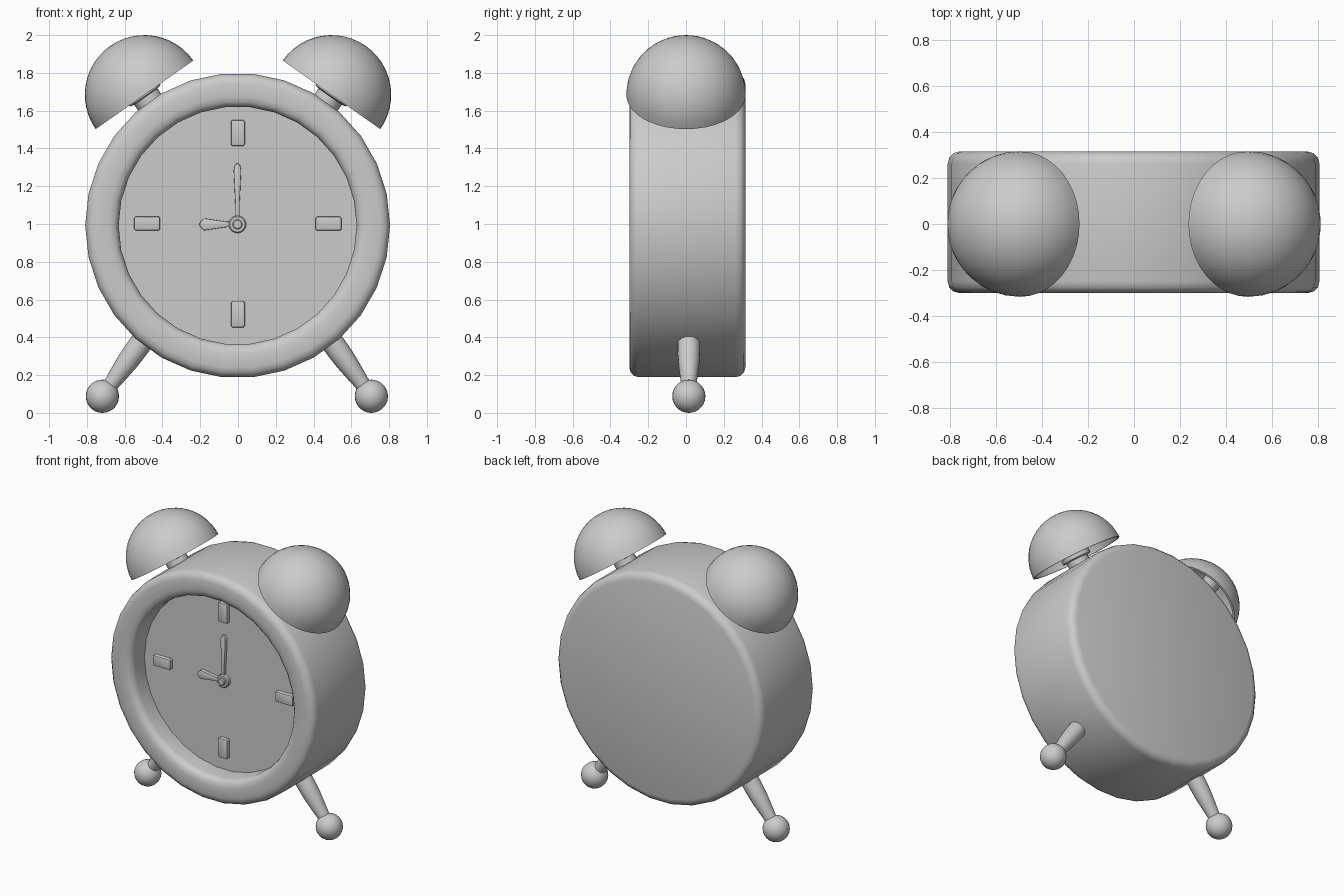
import bpy, bmesh, math
from mathutils import Vector

if "Cube" in bpy.data.objects:
    bpy.data.objects.remove(bpy.data.objects["Cube"])


def finish(name, bm, loc=(0, 0, 0), rot=None, smooth=35):
    bmesh.ops.remove_doubles(bm, verts=bm.verts, dist=1e-5)
    bmesh.ops.recalc_face_normals(bm, faces=bm.faces)
    me = bpy.data.meshes.new(name)
    bm.to_mesh(me)
    bm.free()
    ob = bpy.data.objects.new(name, me)
    bpy.context.collection.objects.link(ob)
    ob.location = loc
    if rot is not None:
        ob.rotation_mode = 'QUATERNION'
        ob.rotation_quaternion = rot
    bpy.ops.object.select_all(action='DESELECT')
    ob.select_set(True)
    bpy.context.view_layer.objects.active = ob
    bpy.ops.object.shade_smooth_by_angle(angle=math.radians(smooth))
    return ob


def lathe(name, profile, loc, axis, segs):
    """Turn a (radius, height) profile around an axis."""
    bm = bmesh.new()
    vs = [bm.verts.new((r, 0, h)) for r, h in profile]
    es = [bm.edges.new(p) for p in zip(vs, vs[1:])]
    bmesh.ops.spin(bm, geom=vs + es, cent=(0, 0, 0), axis=(0, 0, 1),
                   angle=math.tau, steps=segs, use_duplicate=False)
    rot = Vector((0, 0, 1)).rotation_difference(Vector(axis))
    return finish(name, bm, loc, rot)


def plate(name, outline, y_back, y_front, bevel):
    """Extrude an (x, z) outline towards the front and soften its front edge."""
    bm = bmesh.new()
    f = bm.faces.new([bm.verts.new((x, y_back, z)) for x, z in outline])
    ext = bmesh.ops.extrude_face_region(bm, geom=[f], use_keep_orig=True)['geom']
    vs = [g for g in ext if isinstance(g, bmesh.types.BMVert)]
    bmesh.ops.translate(bm, verts=vs, vec=(0, y_front - y_back, 0))
    edges = [e for e in bm.edges if all(v in vs for v in e.verts)]
    bmesh.ops.bevel(bm, geom=edges, offset=bevel, segments=2, profile=0.5, affect='EDGES')
    return finish(name, bm)


FACE = -0.145

# case with rounded rim and recessed dial
lathe("case", [(0, .315), (.755, .315), (.782, .307), (.80, .289), (.807, .262),
               (.807, -.25), (.80, -.275), (.782, -.293), (.755, -.30),
               (.685, -.30), (.655, -.293), (.636, -.275), (.63, -.25),
               (.63, FACE), (0, FACE)], (-.002, 0, .992), (0, 1, 0), 30)

# hour markers
for i, part in enumerate(("right", "top", "left", "bottom")):
    a = i * math.pi / 2
    c, s = math.cos(a), math.sin(a)
    # rectangle with clipped corners, long side along the radius
    w, h, k = .069, .037, .008
    rect = [(w, h - k), (w - k, h), (k - w, h), (-w, h - k),
            (-w, k - h), (k - w, -h), (w - k, -h), (w, k - h)]
    plate("marker_" + part,
          [((.48 + u) * c - v * s - .001, (.48 + u) * s + v * c + 1.002) for u, v in rect],
          FACE + .01, FACE - .028, .008)

# hands: half-outline as (distance from hub, half width), mirrored
hands = {"minute_hand": (0, 1, [(0, .011), (.10, .011), (.285, .020), (.31, .015), (.322, .006)]),
         "hour_hand": (-1, 0, [(0, .014), (.06, .015), (.175, .032), (.192, .018), (.20, .006)])}
for name, (dx, dz, half) in hands.items():
    pts = half + [(d, -w) for d, w in reversed(half)]
    plate(name, [(d * dx - w * dz - .003, d * dz + w * dx + .998) for d, w in pts],
          FACE + .01, FACE - .022, .004)

# hub with a raised pin
lathe("hand_hub", [(0, -.01), (.046, -.01), (.046, .022), (.040, .028), (.026, .028),
                   (.026, .036), (.021, .041), (0, .041)],
      (-.003, FACE, .998), (0, -1, 0), 24)

# hollow bell shell
R, T, N = .316, .014, 12
arc = [i * math.pi / 2 / N for i in range(N + 1)]
shell = [(R * math.sin(a), R * math.cos(a)) for a in arc]
shell += [((R - T) * math.sin(a), (R - T) * math.cos(a)) for a in reversed(arc)]

for side, sx in (("left", -1), ("right", 1)):
    # bells and their posts
    up = Vector((sx * .575, 0, .818)).normalized()
    bell = Vector((sx * .495, 0, 1.684))
    lathe("bell_" + side, shell, bell, up, 40)
    lathe("bell_post_" + side,
          [(0, -.15), (.075, -.15), (.075, -.012), (.10, -.006), (.10, .02),
           (.06, .025), (.06, .295), (0, .295)], bell, up, 24)

    # splayed legs with ball feet, running up into the case
    foot = Vector((sx * .712 - .006, .015, .088))
    leg = Vector((-sx * .587, 0, .81)).normalized()
    lathe("leg_" + side, [(0, .03), (.040, .03), (.042, .09), (.050, .16),
                          (.057, .23), (.060, .30), (.060, .46), (0, .46)], foot, leg, 20)
    ball = [(.088 * math.sin(i * math.pi / 14), .088 * math.cos(i * math.pi / 14))
            for i in range(15)]
    lathe("foot_" + side, ball, foot, (0, 0, 1), 24)
